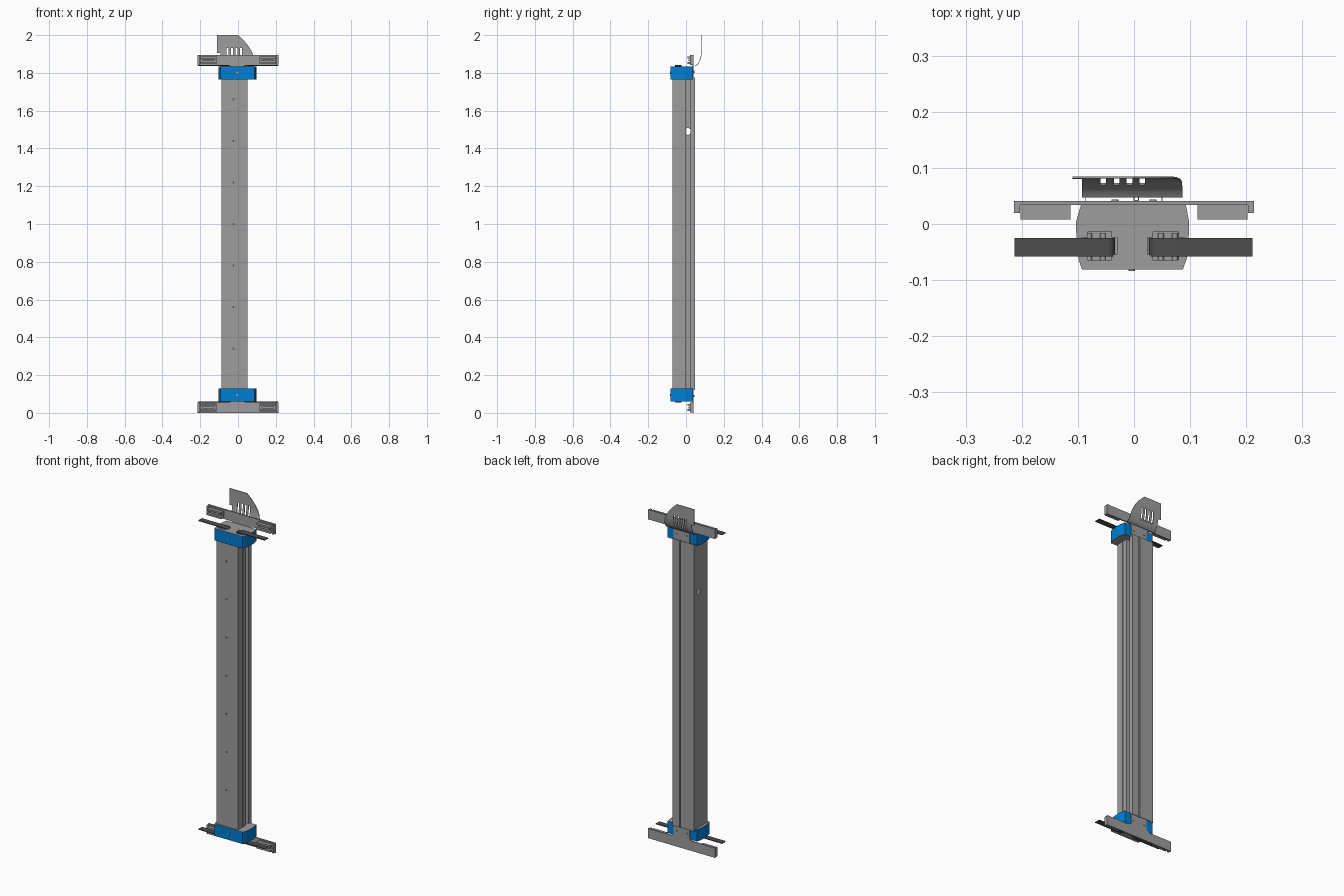
import bpy, bmesh, math
from mathutils import Matrix, Vector

if "Cube" in bpy.data.objects:
    bpy.data.objects.remove(bpy.data.objects["Cube"])

MID = 0.948  # plane that mirrors the bottom fittings to the top


def mat(name, rgb):
    m = bpy.data.materials.new(name)
    m.diffuse_color = (*rgb, 1)
    m.use_nodes = True
    m.node_tree.nodes["Principled BSDF"].inputs["Base Color"].default_value = m.diffuse_color
    return m


GREY = mat("aluminium grey", (0.34, 0.34, 0.34))
DARK = mat("dark strap grey", (0.075, 0.075, 0.075))
BLUE = mat("cap blue", (0.0, 0.21, 0.66))


def add_obj(name, bm, *mats):
    bmesh.ops.recalc_face_normals(bm, faces=bm.faces)
    me = bpy.data.meshes.new(name)
    bm.to_mesh(me)
    bm.free()
    for m in mats:
        me.materials.append(m)
    o = bpy.data.objects.new(name, me)
    bpy.context.collection.objects.link(o)
    return o


def box_into(bm, x0, x1, y0, y1, z0, z1):
    m = Matrix.Translation(((x0 + x1) / 2, (y0 + y1) / 2, (z0 + z1) / 2)) @ \
        Matrix.Diagonal((x1 - x0, y1 - y0, z1 - z0, 1))
    bmesh.ops.create_cube(bm, size=1, matrix=m)


def cyl_into(bm, pos, r, depth, axis='Z', seg=20):
    rot = {'Z': Matrix(), 'X': Matrix.Rotation(math.pi / 2, 4, 'Y'),
           'Y': Matrix.Rotation(math.pi / 2, 4, 'X')}[axis]
    bmesh.ops.create_cone(bm, cap_ends=True, segments=seg, radius1=r, radius2=r,
                          depth=depth, matrix=Matrix.Translation(pos) @ rot)


def prism_into(bm, pts, vec):
    """Extrude a closed outline of 3D points along vec."""
    f = bm.faces.new([bm.verts.new(p) for p in pts])
    r = bmesh.ops.extrude_face_region(bm, geom=[f])
    bmesh.ops.translate(bm, vec=vec, verts=[v for v in r['geom'] if isinstance(v, bmesh.types.BMVert)])


def apply_mods(o):
    bpy.context.view_layer.objects.active = o
    for m in list(o.modifiers):
        bpy.ops.object.modifier_apply(modifier=m.name)


def cut(o, cutter):
    m = o.modifiers.new("cut", 'BOOLEAN')
    m.operation, m.solver, m.object = 'DIFFERENCE', 'EXACT', cutter
    apply_mods(o)
    bpy.data.objects.remove(cutter, do_unlink=True)


def smooth(o):
    bpy.ops.object.select_all(action='DESELECT')
    o.select_set(True)
    bpy.context.view_layer.objects.active = o
    bpy.ops.object.shade_smooth_by_angle(angle=math.radians(35))


def mirrored(bm, top):
    """Flip a bottom fitting up to the top end."""
    if top:
        for v in bm.verts:
            v.co.z = 2 * MID - v.co.z
    return bm


# column: thin-walled extrusion with an open slot on the right side
path = [(0.022, 0.0), (0.05, 0.0), (0.05, -0.028), (0.046, -0.028), (0.046, -0.031), (0.05, -0.031),
        (0.05, -0.071), (-0.069, -0.071), (-0.069, -0.066), (-0.073, -0.066), (-0.073, -0.071),
        (-0.086, -0.071), (-0.086, 0.048), (0.0, 0.048), (0.0, 0.042), (0.008, 0.042),
        (0.008, 0.048), (0.05, 0.048), (0.05, 0.024), (0.022, 0.024)]
bm = bmesh.new()
rings = [[bm.verts.new((x, y, z)) for x, y in path] for z in (0.12, 2 * MID - 0.12)]
for i in range(len(path) - 1):
    bm.faces.new((rings[0][i], rings[0][i + 1], rings[1][i + 1], rings[1][i]))
column = add_obj("column", bm, GREY)
s = column.modifiers.new("wall", 'SOLIDIFY')
s.thickness, s.offset = 0.0024, 0
apply_mods(column)
bm = bmesh.new()
cyl_into(bm, (-0.086, 0.009, 1.49), 0.018, 0.02, 'X', 24)   # cable hole
for i in range(7):                                          # row of screw holes
    cyl_into(bm, (-0.024, -0.071, 0.34 + 0.22 * i), 0.0035, 0.02, 'Y', 12)
cut(column, add_obj("hole_cutter", bm))

outline = [(-0.093, -0.081), (0.087, -0.081), (0.094, -0.062), (0.098, -0.015), (0.098, 0.005),
           (0.092, 0.036), (-0.094, 0.036), (-0.103, 0.005), (-0.103, -0.015), (-0.099, -0.062)]

for top in (False, True):
    end = "top" if top else "bottom"

    # end cap: blue band with grey end faces and two strap recesses
    bm = bmesh.new()
    prism_into(bm, [(x, y, 0.061) for x, y in outline], (0, 0, 0.069))
    bm.normal_update()
    for f in bm.faces:
        f.material_index = 1 if abs(f.normal.z) > 0.5 else 0
    cap = add_obj(end + "_cap", mirrored(bm, top), BLUE, GREY)
    bm = bmesh.new()
    for x0, x1 in ((-0.093, -0.03), (0.024, 0.089)):
        box_into(bm, x0, x1, -0.064, -0.014, 0.05, 0.078)
    bmesh.ops.bevel(bm, geom=[e for e in bm.edges if abs(e.verts[0].co.z - e.verts[1].co.z) > 0.01],
                    offset=0.01, segments=4, affect='EDGES')
    cut(cap, add_obj("recess_cutter", mirrored(bm, top), GREY))

    # pins inside the recesses and a screw on the front
    bm = bmesh.new()
    for x in (-0.08, -0.055, 0.048, 0.073):
        cyl_into(bm, (x, -0.041, 0.070), 0.0055, 0.05, 'Y', 16)
    cyl_into(bm, (-0.004, -0.082, 0.095), 0.006, 0.004, 'Y', 16)
    smooth(add_obj(end + "_cap_pins", mirrored(bm, top), GREY))

    # straps: flat ribbon whose inner end curls down into the recess
    for side, inner, outer in (("left", -0.036, -0.213), ("right", 0.029, 0.211)):
        d = 1 if outer > 0 else -1
        r = 0.012
        mid = [(outer, 0.0575)]
        mid += [(inner + d * (r - r * math.sin(a)), 0.0575 + r - r * math.cos(a))
                for a in [math.pi / 2 * k / 6 for k in range(7)]]
        mid.append((inner, 0.077))
        bm = bmesh.new()
        rows = [[bm.verts.new((x, y, z)) for y in (-0.058, -0.025)] for x, z in mid]
        for a, b in zip(rows, rows[1:]):
            bm.faces.new((a[0], a[1], b[1], b[0]))
        strap = add_obj(f"{end}_{side}_strap", mirrored(bm, top), DARK)
        sm = strap.modifiers.new("thickness", 'SOLIDIFY')
        sm.thickness, sm.offset = 0.004, 0
        apply_mods(strap)
        smooth(strap)

    # crossbar plate with a filleted stem behind the cap
    half = [(0.214, 0.0), (0.214, 0.056), (0.072, 0.056)]
    half += [(0.072 - 0.022 * math.sin(a), 0.078 - 0.022 * math.cos(a))
             for a in [math.pi / 2 * k / 6 for k in range(1, 7)]]
    half.append((0.05, 0.13))
    pts = half + [(-x, z) for x, z in reversed(half)]
    bm = bmesh.new()
    prism_into(bm, [(x, 0.034, z) for x, z in pts], (0, 0.007, 0))
    for sx in (-1, 1):
        a, b = sorted((sx * 0.214, sx * 0.203))
        box_into(bm, a, b, 0.020, 0.034, 0.002, 0.054)      # end flange
    add_obj(end + "_crossbar", mirrored(bm, top), GREY)

    # clamp pads on the crossbar: frame with a raised bar inside
    bm = bmesh.new()
    for sx in (-1, 1):
        a, b = sorted((sx * 0.113, sx * 0.202))
        box_into(bm, a, b, 0.026, 0.0345, 0.008, 0.050)
        for z in (0.010, 0.038):
            box_into(bm, a, b, 0.008, 0.026, z, z + 0.010)
        box_into(bm, a + 0.012, b - 0.012, 0.014, 0.026, 0.024, 0.034)
    add_obj(end + "_clamp_pads", mirrored(bm, top), GREY)

    # screws holding the stem
    bm = bmesh.new()
    for x in (-0.034, 0.034):
        cyl_into(bm, (x, 0.042, 0.09), 0.006, 0.004, 'Y', 16)
    smooth(add_obj(end + "_stem_screws", mirrored(bm, top), GREY))

# curved cable guide: sheet bent backwards, with four slots and a rounded corner
xs = [-0.11, -0.093]
for c in (-0.055, -0.031, -0.008, 0.015):
    xs += [c - 0.005, c + 0.005]
xs += [0.05, 0.086]
zs = [1.836, 1.842, 1.850, 1.862, 1.875, 1.89, 1.905, 1.918, 1.932, 1.945, 1.957, 1.968, 1.978, 1.987, 1.994, 2.0]


def guide_y(z):
    u = min((z - 1.835) / 0.09, 1)
    return 0.042 + 0.041 * math.sqrt(1 - (1 - u) ** 2)


def guide_right(z):
    t = max((z - 1.86) / 0.14, 0)
    return 0.086 * (1 - t ** 1.9)


bm = bmesh.new()
grid = []
for z in zs:
    r = guide_right(z)
    grid.append([bm.verts.new((r if i == len(xs) - 1 else min(x, r), guide_y(z), z)) for i, x in enumerate(xs)])
for j in range(len(zs) - 1):
    for i in range(len(xs) - 1):
        slot = i in (2, 4, 6, 8) and 1.86 < zs[j] < 1.93
        notch = i == 0 and zs[j] < 1.90
        if not (slot or notch):
            bm.faces.new((grid[j][i], grid[j][i + 1], grid[j + 1][i + 1], grid[j + 1][i]))
bmesh.ops.remove_doubles(bm, verts=bm.verts, dist=1e-5)
bmesh.ops.delete(bm, geom=[v for v in bm.verts if not v.link_faces], context='VERTS')
guide = add_obj("cable_guide", bm, GREY)
sm = guide.modifiers.new("thickness", 'SOLIDIFY')
sm.thickness, sm.offset = 0.003, 0
apply_mods(guide)
smooth(guide)
